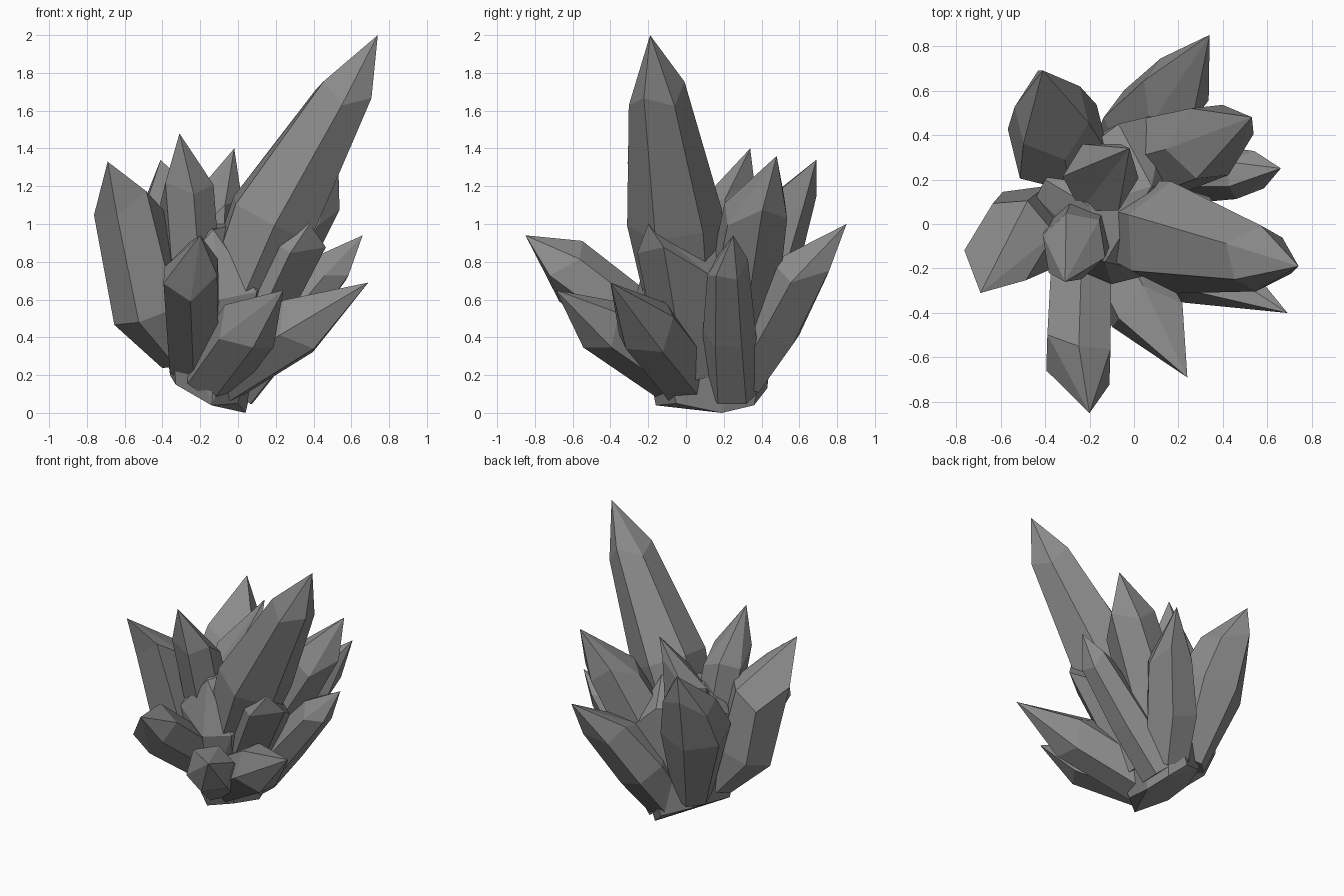
import bpy, bmesh, math
from mathutils import Vector

if "Cube" in bpy.data.objects:
    bpy.data.objects.remove(bpy.data.objects["Cube"])

# Dark grey stone
stone = bpy.data.materials.new("dark_grey")
stone.diffuse_color = (0.26, 0.26, 0.26, 1)
stone.use_nodes = True
stone.node_tree.nodes["Principled BSDF"].inputs["Base Color"].default_value = stone.diffuse_color


def add_object(name, bm):
    bmesh.ops.recalc_face_normals(bm, faces=bm.faces)
    me = bpy.data.meshes.new(name)
    bm.to_mesh(me)
    bm.free()
    me.materials.append(stone)
    ob = bpy.data.objects.new(name, me)
    bpy.context.collection.objects.link(ob)


def crystal(name, tip, rings, sides=6, twist=0.0, slant=0.7):
    """Faceted shard: rings are (x, y, z, radius) from root to shoulder, ending in a tip."""
    tip = Vector(tip)
    root, top = Vector(rings[0][:3]), Vector(rings[-1][:3])
    axis = (top - root).normalized()
    rot = axis.to_track_quat('Z', 'Y')
    lean = (tip - top) - axis * (tip - top).dot(axis)   # off-axis shift of the tip
    bm = bmesh.new()
    loops = []
    for i, (x, y, z, r) in enumerate(rings):
        loop = []
        for k in range(sides):
            a = math.radians(twist) + 2 * math.pi * k / sides
            d = rot @ Vector((math.cos(a), math.sin(a), 0))
            p = Vector((x, y, z)) + d * r
            if i == len(rings) - 1:
                # uneven shoulder: higher beneath the tip, alternating slightly
                p += axis * (slant * d.dot(lean) + 0.25 * r * (-1) ** k)
            p.z = max(p.z, 0.0)
            loop.append(bm.verts.new(p))
        loops.append(loop)
    bm.faces.new(loops[0])
    apex = bm.verts.new(tip)
    for lo, hi in zip(loops, loops[1:]):
        for k in range(sides):
            n = (k + 1) % sides
            bm.faces.new((lo[k], lo[n], hi[n], hi[k]))
    for k in range(sides):
        bm.faces.new((loops[-1][k], loops[-1][(k + 1) % sides], apex))
    add_object(name, bm)


# Solid core filling the valleys between the shards
bm = bmesh.new()
for p in [(-0.36, 0.12, 0.20), (-0.33, -0.04, 0.15), (-0.14, -0.16, 0.04), (0.0, -0.05, 0.05),
          (0.04, 0.19, 0.0), (0.0, 0.36, 0.04), (-0.1, 0.43, 0.13), (-0.28, 0.34, 0.2),
          (-0.44, 0.12, 0.85), (-0.36, -0.16, 0.72), (-0.10, -0.27, 0.60), (-0.13, -0.17, 0.97),
          (0.10, -0.22, 0.64), (0.08, 0.17, 1.02), (0.22, 0.13, 0.76), (0.14, 0.50, 0.72),
          (-0.07, 0.45, 0.92), (-0.40, 0.20, 0.90), (-0.20, 0.08, 1.0)]:
    bm.verts.new(p)
hull = bmesh.ops.convex_hull(bm, input=bm.verts)
bmesh.ops.delete(bm, geom=list({v for v in hull["geom_interior"] if isinstance(v, bmesh.types.BMVert)}),
                 context='VERTS')
add_object("core", bm)

# Tall leaning main shard
crystal("main_crystal", (0.74, -0.19, 2.0),
        [(-0.12, 0.03, 0.32, 0.18), (0.18, -0.06, 1.03, 0.255), (0.56, -0.155, 1.69, 0.155)], twist=20)
# Upright shards on the left and middle
crystal("left_crystal", (-0.69, -0.31, 1.33),
        [(-0.29, 0.07, 0.28, 0.12), (-0.46, -0.02, 0.54, 0.21), (-0.56, -0.08, 1.04, 0.19)], twist=10)
crystal("back_left_crystal", (-0.41, 0.69, 1.34),
        [(-0.24, 0.26, 0.26, 0.13), (-0.34, 0.37, 0.82, 0.24), (-0.37, 0.49, 1.08, 0.18)], twist=15)
crystal("middle_left_crystal", (-0.31, -0.26, 1.48),
        [(-0.20, 0.08, 0.25, 0.15), (-0.27, -0.10, 1.16, 0.15)], twist=5)
crystal("middle_back_crystal", (-0.02, 0.34, 1.40),
        [(-0.16, 0.19, 0.2, 0.14), (-0.15, 0.21, 1.09, 0.17)], twist=25)
# Low shards at the front
crystal("front_crystal", (-0.20, -0.85, 0.94),
        [(-0.23, 0.03, 0.27, 0.15), (-0.25, -0.61, 0.75, 0.165)], twist=90)
crystal("front_right_crystal", (0.24, -0.69, 0.65),
        [(-0.14, -0.03, 0.19, 0.16), (0.06, -0.41, 0.46, 0.17)], twist=15)
# Shards fanning out on the right
crystal("lower_right_crystal", (0.69, -0.40, 0.69),
        [(-0.09, 0.0, 0.20, 0.17), (0.32, -0.21, 0.46, 0.175)], twist=10)
crystal("stub_crystal", (0.38, -0.20, 1.0),
        [(-0.06, 0.05, 0.24, 0.18), (0.22, -0.04, 0.85, 0.22)], twist=30)
crystal("slim_right_crystal", (0.66, 0.25, 0.94),
        [(-0.03, 0.25, 0.13, 0.15), (0.22, 0.23, 0.43, 0.14), (0.50, 0.22, 0.77, 0.11)], twist=0)
# Shards at the back right
crystal("upper_back_right_crystal", (0.53, 0.48, 1.36),
        [(-0.04, 0.24, 0.22, 0.16), (0.13, 0.31, 0.70, 0.20), (0.34, 0.37, 1.07, 0.18)], twist=20)
crystal("back_right_crystal", (0.34, 0.85, 1.0),
        [(-0.05, 0.28, 0.20, 0.16), (0.04, 0.44, 0.47, 0.19), (0.19, 0.60, 0.76, 0.165)], twist=30)
